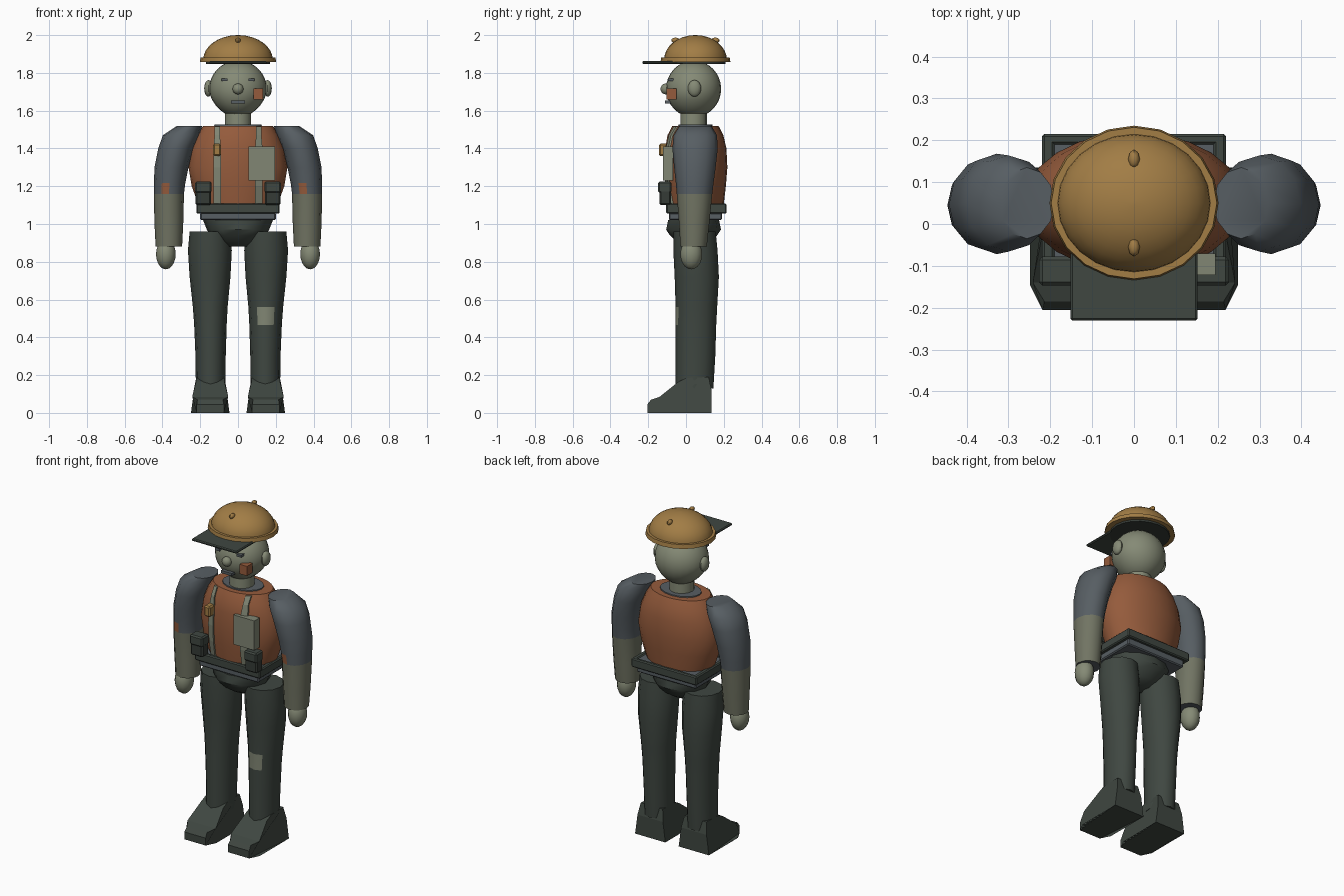
import bpy, bmesh, math
from mathutils import Matrix, Vector

cube = bpy.data.objects.get("Cube")
if cube:
    bpy.data.objects.remove(cube, do_unlink=True)


def material(name, r, g, b):
    m = bpy.data.materials.new(name)
    m.use_nodes = True
    m.diffuse_color = (r, g, b, 1)
    m.node_tree.nodes["Principled BSDF"].inputs["Base Color"].default_value = (r, g, b, 1)
    return m


VEST = material("rust_orange", .30, .105, .045)
BRASS = material("ochre", .36, .205, .06)
SKIN = material("pale_olive", .235, .255, .18)
FOREARM = material("dull_olive", .165, .175, .125)
REFLECT = material("light_sage", .22, .24, .175)
SHIRT = material("slate", .095, .112, .125)
DARK = material("dark_green", .05, .063, .053)
POUCH = material("charcoal_green", .036, .044, .037)


def finish(bm, name, mats, angle=40):
    bmesh.ops.recalc_face_normals(bm, faces=bm.faces)
    mesh = bpy.data.meshes.new(name)
    bm.to_mesh(mesh)
    bm.free()
    for m in mats:
        mesh.materials.append(m)
    ob = bpy.data.objects.new(name, mesh)
    bpy.context.collection.objects.link(ob)
    if angle:
        bpy.ops.object.select_all(action='DESELECT')
        ob.select_set(True)
        bpy.context.view_layer.objects.active = ob
        bpy.ops.object.shade_smooth_by_angle(angle=math.radians(angle))
    return ob


def loft(name, rings, mats, n=12, rule=None, angle=40):
    """Stack of ellipses (z, cx, cy, rx, ry); rule(ring, side) picks a material."""
    bm = bmesh.new()
    loops = []
    for z, cx, cy, rx, ry in rings:
        loops.append([bm.verts.new((cx + rx * math.cos(math.tau * i / n),
                                    cy + ry * math.sin(math.tau * i / n), z)) for i in range(n)])
    for k in range(len(loops) - 1):
        for i in range(n):
            j = (i + 1) % n
            f = bm.faces.new((loops[k][i], loops[k][j], loops[k + 1][j], loops[k + 1][i]))
            if rule:
                f.material_index = rule(k, i)
    bm.faces.new(loops[0])
    bm.faces.new(loops[-1])
    return finish(bm, name, mats, angle)


def ball(name, loc, size, mat, u=16, v=12):
    bm = bmesh.new()
    bmesh.ops.create_uvsphere(bm, u_segments=u, v_segments=v, radius=1)
    bmesh.ops.transform(bm, verts=bm.verts,
                        matrix=Matrix.Translation(loc) @ Matrix.Diagonal((*size, 1)))
    return finish(bm, name, [mat])


def box(name, lo, hi, mat, bevel=0):
    lo, hi = Vector(lo), Vector(hi)
    bm = bmesh.new()
    bmesh.ops.create_cube(bm, size=1)
    bmesh.ops.transform(bm, verts=bm.verts, matrix=Matrix.Translation((lo + hi) / 2)
                        @ Matrix.Diagonal((*(hi - lo), 1)))
    if bevel:
        bmesh.ops.bevel(bm, geom=bm.edges[:], offset=bevel, segments=1, affect='EDGES')
    return finish(bm, name, [mat], 0)


SIDES = (("left", 1), ("right", -1))

# Legs and boots
LEG = [(.13, .145, .045, .078, .1), (.3, .145, .05, .08, .105), (.465, .146, .052, .086, .108),
       (.56, .147, .055, .092, .11), (.72, .148, .057, .108, .117), (.86, .149, .05, .116, .117),
       (.96, .148, .045, .108, .112)]
BOOT = [(-.205, 0), (-.205, .045), (-.185, .07), (-.04, .165), (0, .185), (.12, .19), (.135, .12), (.135, 0)]
for side, s in SIDES:
    loft(side + "_trouser_leg", [(z, s * cx, cy, rx, ry) for z, cx, cy, rx, ry in LEG],
         [DARK, REFLECT], rule=lambda k, i: int(s > 0 and k == 2 and i in (8, 9)))
    bm = bmesh.new()
    rows = []
    for t in (-1, 1):
        row = []
        for y, z in BOOT:
            half = .102 - .028 * min(1, max(0, z - .05) / .12)
            if y < -.18:
                half -= .03
            row.append(bm.verts.new((s * .147 + t * half, y, z)))
        # Widest points of the toe
        row.insert(0, bm.verts.new((s * .147 + t * .102, -.145, 0)))
        row.insert(4, bm.verts.new((s * .147 + t * .095, -.14, .085)))
        rows.append(row)
        bm.faces.new(row)
    for i in range(len(rows[0])):
        j = (i + 1) % len(rows[0])
        bm.faces.new((rows[0][i], rows[0][j], rows[1][j], rows[1][i]))
    finish(bm, side + "_boot", [DARK], 0)

# Hips and belt
loft("hips", [(.88, 0, .04, .07, .05), (.905, 0, .04, .11, .09), (.94, 0, .04, .145, .125),
              (.97, 0, .04, .165, .145), (1.02, 0, .04, .185, .135)], [DARK], 12)
box("belt_lower", (-.2, -.09, 1.02), (.2, .19, 1.06), SHIRT, .006)
box("belt_core", (-.19, -.09, 1.05), (.19, .19, 1.102), SHIRT)
for side, s in SIDES:
    x0, x1 = sorted((s * .19, s * .22))
    box(side + "_belt_band", (x0, -.105, 1.055), (x1, .215, 1.108), DARK, .006)
    x0, x1 = sorted((s * .142, s * .225))
    box(side + "_pouch", (x0, -.14, 1.1), (x1, -.08, 1.215), POUCH, .008)
    box(side + "_pouch_flap", (x0 - .002, -.147, 1.165), (x1 + .002, -.078, 1.225), DARK, .008)
box("front_belt_band", (-.22, -.105, 1.055), (.22, -.08, 1.108), DARK, .006)
box("back_belt_band", (-.22, .19, 1.055), (.22, .215, 1.108), DARK, .006)

# Vest with shirt showing around the neck
TORSO = [(1.09, 0, .05, .205, .148), (1.2, 0, .05, .245, .161), (1.3, 0, .052, .262, .167),
         (1.4, 0, .052, .245, .162), (1.47, 0, .05, .215, .148), (1.52, 0, .05, .185, .122)]
loft("vest", TORSO, [VEST], 24)
loft("shirt_collar", [(1.5, 0, .05, .13, .095), (1.526, 0, .05, .125, .09)], [SHIRT], 16)


def chest_y(x, z):
    """Front surface of the vest."""
    for a, b in zip(TORSO, TORSO[1:]):
        if z <= b[0]:
            t = (z - a[0]) / (b[0] - a[0])
            _, _, cy, rx, ry = [p + (q - p) * t for p, q in zip(a, b)]
            return cy - ry * math.sqrt(max(0, 1 - (x / rx) ** 2))


# Reflective straps following the chest
for side, s in SIDES:
    bm = bmesh.new()
    prev = None
    for z in (1.1, 1.2, 1.3, 1.4, 1.47, 1.515):
        w = .02 if z < 1.45 else .014
        ring = []
        for x, d in ((-w, .009), (w, .009), (w, -.004), (-w, -.004)):
            px = s * .11 + x
            ring.append(bm.verts.new((px, chest_y(px, z) - d, z)))
        if prev:
            for i in range(4):
                j = (i + 1) % 4
                bm.faces.new((prev[i], prev[j], ring[j], ring[i]))
        else:
            bm.faces.new(ring)
        prev = ring
    bm.faces.new(prev)
    finish(bm, side + "_chest_strap", [REFLECT], 0)
box("chest_pocket", (.055, -.122, 1.23), (.195, -.07, 1.41), REFLECT)
box("badge", (-.132, -.143, 1.36), (-.09, -.09, 1.425), BRASS, .008)

# Arms: sleeve, forearm, hand
ARM = [(.88, .366, .04, .07, .07), (1.0, .366, .043, .076, .08), (1.16, .366, .045, .08, .094),
       (1.217, .362, .046, .083, .1), (1.3, .352, .047, .09, .11), (1.4, .328, .048, .094, .12),
       (1.47, .3, .049, .098, .115), (1.52, .256, .05, .066, .085)]
for side, s in SIDES:
    loft(side + "_arm", [(z, s * cx, cy, rx, ry) for z, cx, cy, rx, ry in ARM],
         [SHIRT, FOREARM, VEST],
         rule=lambda k, i: 1 if k < 2 else 2 if k == 2 and i == 8 else 0)
    ball(side + "_hand", (s * .382, .028, .84), (.052, .058, .08), SKIN, 12, 10)

# Neck and head
loft("neck", [(1.5, 0, .04, .07, .07), (1.62, 0, .04, .07, .07)], [SKIN], 16)
head = ball("head", (0, .04, 1.715), (.153, .146, .15), SKIN, 24, 16)
for v in head.data.vertices:
    if v.co.z < 1.69:
        v.co.x *= 1 - .9 * (1.69 - v.co.z)
ball("nose", (0, -.108, 1.715), (.029, .027, .029), SKIN, 12, 8)
box("mouth", (-.036, -.112, 1.637), (.036, -.07, 1.653), SHIRT)
box("cheek_patch", (.083, -.102, 1.66), (.132, -.05, 1.718), VEST)
for side, s in SIDES:
    ball(side + "_ear", (s * .157, .045, 1.718), (.022, .035, .044), SKIN, 12, 10)
    box(side + "_eye", (s * .072 - .016, -.096, 1.757), (s * .072 + .016, -.06, 1.771), SHIRT)

# Hard cap
dome = [(1.87 + .13 * math.sin(a), 0, .05, .184 * math.cos(a), .166 * math.cos(a))
        for a in [math.pi / 2 * k / 8 * .98 for k in range(9)]]
loft("cap_dome", dome, [BRASS], 24)
loft("cap_rim", [(1.858, 0, .05, .202, .185), (1.882, 0, .05, .198, .181)], [BRASS], 20, angle=30)
loft("cap_lining", [(1.846, 0, .05, .17, .16), (1.86, 0, .05, .17, .16)], [POUCH], 20, angle=30)
box("cap_visor", (-.152, -.231, 1.847), (.152, .04, 1.862), DARK, .005)
for name, y in (("front", -.055), ("back", .155)):
    ball(name + "_cap_vent", (0, y, 1.972), (.014, .023, .015), BRASS, 8, 6)
